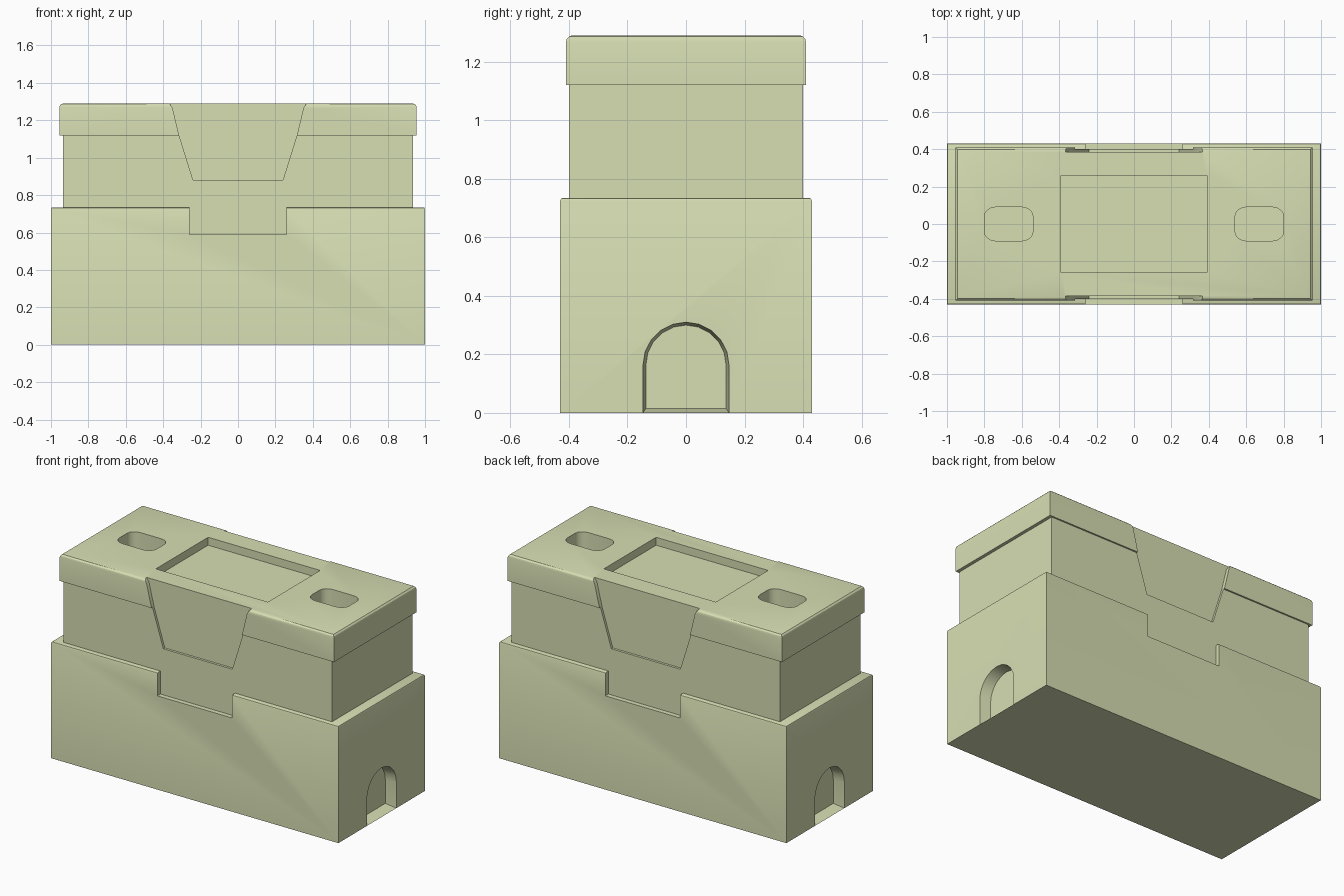
import bpy, bmesh, math

if "Cube" in bpy.data.objects:
    bpy.data.objects.remove(bpy.data.objects["Cube"])

mat = bpy.data.materials.new("pale_green")
mat.diffuse_color = (0.68, 0.73, 0.45, 1)
mat.use_nodes = True
mat.node_tree.nodes["Principled BSDF"].inputs["Base Color"].default_value = mat.diffuse_color


def make(name, bm):
    bmesh.ops.recalc_face_normals(bm, faces=bm.faces[:])
    me = bpy.data.meshes.new(name)
    bm.to_mesh(me)
    bm.free()
    ob = bpy.data.objects.new(name, me)
    bpy.context.collection.objects.link(ob)
    me.materials.append(mat)
    return ob


def loft(name, a, b):
    """Closed solid between two loops of equal length."""
    bm = bmesh.new()
    va, vb = ([bm.verts.new(p) for p in loop] for loop in (a, b))
    bm.faces.new(va)
    bm.faces.new(vb)
    for i in range(len(va)):
        j = (i + 1) % len(va)
        bm.faces.new((va[i], va[j], vb[j], vb[i]))
    return make(name, bm)


def box(name, x0, x1, y0, y1, z0, z1):
    loop = lambda z: [(x0, y0, z), (x1, y0, z), (x1, y1, z), (x0, y1, z)]
    return loft(name, loop(z0), loop(z1))


def bevel(ob, width, segments, test):
    """Bevel the edges whose two vertices both pass the test."""
    bm = bmesh.new()
    bm.from_mesh(ob.data)
    edges = [e for e in bm.edges if all(test(v.co) for v in e.verts)]
    bmesh.ops.bevel(bm, geom=edges, offset=width, segments=segments,
                    profile=0.5, affect='EDGES', clamp_overlap=True)
    bm.to_mesh(ob.data)
    bm.free()


def boolean(ob, other, op='DIFFERENCE'):
    other.hide_render = True
    m = ob.modifiers.new(op.lower(), 'BOOLEAN')
    m.operation, m.solver, m.object = op, 'EXACT', other
    bpy.context.view_layer.objects.active = ob
    bpy.ops.object.modifier_apply(modifier=m.name)
    bpy.data.objects.remove(other)


def arch(x, w, floor):
    """Arched doorway outline at a given x."""
    pts = [(x, -w, floor), (x, w, floor)]
    for i in range(11):
        t = math.pi * i / 10
        pts.append((x, w * math.cos(t), 0.163 + w * math.sin(t)))
    return pts


def slot(cx, z):
    """Rounded finger slot outline at a given height."""
    pts = []
    for k, (sx, sy) in enumerate(((1, 1), (-1, 1), (-1, -1), (1, -1))):
        for i in range(5):
            t = math.pi / 2 * (k + i / 4)
            pts.append((cx + sx * 0.07 + 0.06 * math.cos(t),
                        sy * 0.04 + 0.05 * math.sin(t), z))
    return pts


# Base box with softened top edge
base = box("base", -1, 1, -0.43, 0.43, 0, 0.735)
bevel(base, 0.01, 2, lambda c: c.z > 0.73)

# Upper case: narrower body joined to an overhanging lid
upper = box("upper_case", -0.935, 0.935, -0.40, 0.40, 0.55, 1.2)
lid = box("lid", -0.955, 0.955, -0.41, 0.41, 1.12, 1.29)
bevel(lid, 0.022, 3, lambda c: c.z > 1.28)
boolean(upper, lid, 'UNION')

for s in (-1, 1):
    # Notch in the base's long sides, exposing the upper case
    boolean(base, box("notch", -0.26, 0.26, *sorted((s * 0.39, s * 0.5)), 0.59, 0.8))
    # Arched recess in each end of the base
    boolean(base, loft("arch", arch(s * 1.07, 0.157, -0.015), arch(s * 0.93, 0.137, 0.015)))
    # Tapered latch recess in the upper case
    half = [(0.24, 0.88), (0.315, 1.12), (0.35, 1.265), (0.38, 1.31)]
    outline = [(-x, z) for x, z in half] + [(x, z) for x, z in reversed(half)]
    boolean(upper, loft("latch", *[[(x, s * y, z) for x, z in outline] for y in (0.385, 0.5)]))
    # Finger slot in the lid
    boolean(upper, loft("slot", slot(s * 0.67, 1.17), slot(s * 0.67, 1.4)))

# Round the lid's edge over the latch recesses
bevel(upper, 0.015, 3, lambda c: c.z > 1.285 and abs(abs(c.y) - 0.385) < 0.002 and abs(c.x) < 0.42)

# Label pocket on top
boolean(upper, box("pocket", -0.39, 0.39, -0.26, 0.26, 1.24, 1.4))

for ob in (base, upper):
    bpy.ops.object.select_all(action='DESELECT')
    ob.select_set(True)
    bpy.context.view_layer.objects.active = ob
    bpy.ops.object.shade_smooth_by_angle(angle=math.radians(30))
